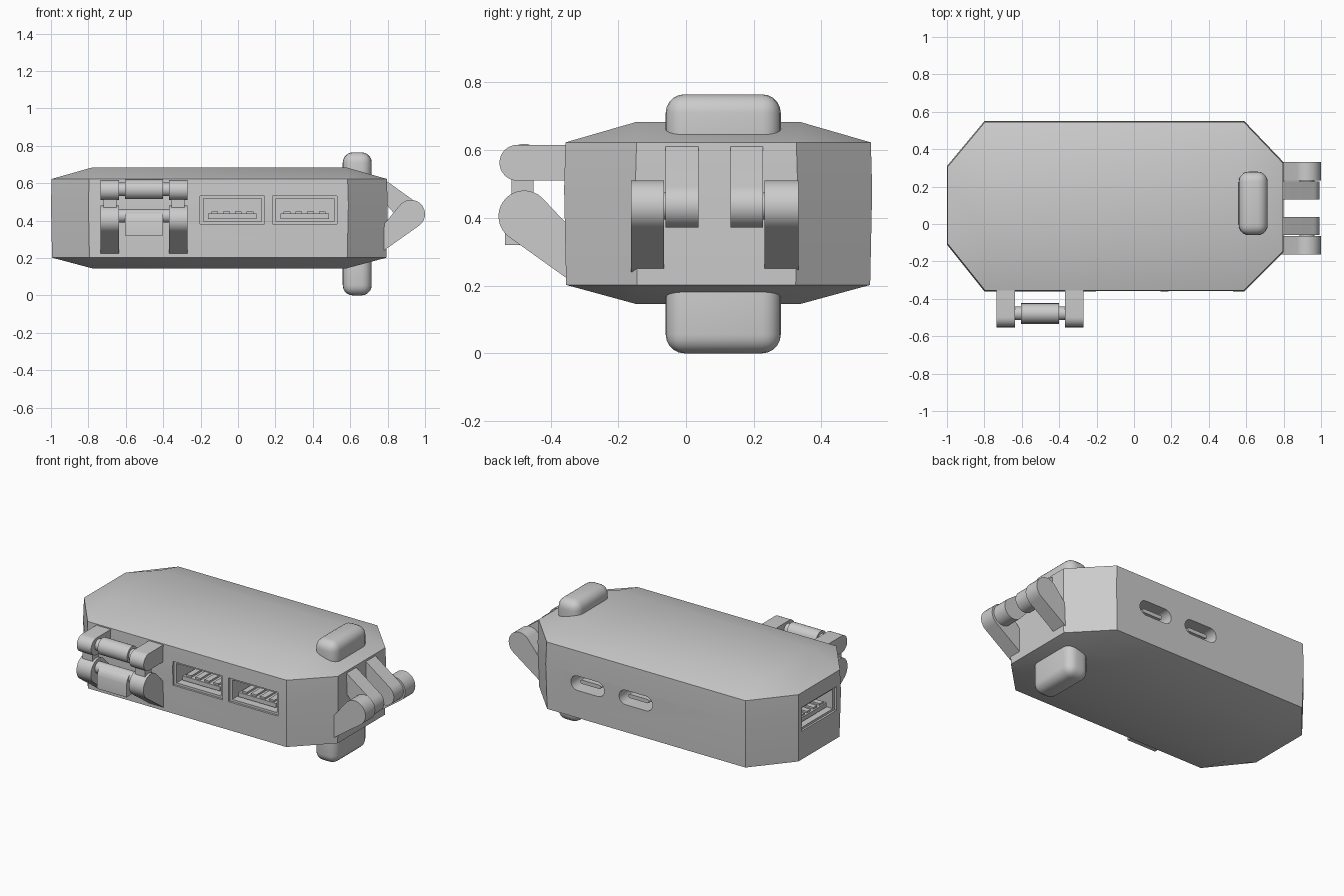
import bpy, bmesh, math
from mathutils import Matrix, Vector

cube = bpy.data.objects.get("Cube")
if cube:
    bpy.data.objects.remove(cube, do_unlink=True)

grey = bpy.data.materials.new("grey plastic")
grey.use_nodes = True
colour = (0.6, 0.6, 0.6, 1)
grey.diffuse_color = colour
grey.node_tree.nodes["Principled BSDF"].inputs["Base Color"].default_value = colour


def activate(ob):
    bpy.ops.object.select_all(action="DESELECT")
    ob.select_set(True)
    bpy.context.view_layer.objects.active = ob


def finish(name, bm, smooth=True, matrix=None):
    bmesh.ops.recalc_face_normals(bm, faces=bm.faces)
    mesh = bpy.data.meshes.new(name)
    bm.to_mesh(mesh)
    bm.free()
    mesh.materials.append(grey)
    ob = bpy.data.objects.new(name, mesh)
    bpy.context.collection.objects.link(ob)
    if matrix:
        ob.matrix_world = matrix
    if smooth:
        activate(ob)
        bpy.ops.object.shade_smooth_by_angle(angle=math.radians(30))
    return ob


def box(name, x, y, z, bevel=0, segments=5, matrix=None):
    bm = bmesh.new()
    bmesh.ops.create_cube(bm, size=1)
    for v in bm.verts:
        v.co = [lo + (c + 0.5) * (hi - lo) for c, (lo, hi) in zip(v.co, (x, y, z))]
    if bevel:
        bmesh.ops.bevel(bm, geom=bm.edges[:], offset=bevel, segments=segments,
                        profile=0.5, affect="EDGES")
    return finish(name, bm, bool(bevel), matrix)


def hull(name, axis, span, circles, points=(), matrix=None):
    """Extrude the hull of some circles (u, z, radius) and points along x or y."""
    outline = list(points)
    for u, z, r in circles:
        outline += [(u + r * math.cos(i * math.tau / 32), z + r * math.sin(i * math.tau / 32))
                    for i in range(32)]
    bm = bmesh.new()
    for s in span:
        for u, z in outline:
            bm.verts.new((s, u, z) if axis == "x" else (u, s, z))
    result = bmesh.ops.convex_hull(bm, input=bm.verts[:])
    loose = {g for g in result["geom_interior"] + result["geom_unused"]
             if isinstance(g, bmesh.types.BMVert)}
    bmesh.ops.delete(bm, geom=list(loose), context="VERTS")
    bmesh.ops.dissolve_limit(bm, angle_limit=0.01, verts=bm.verts[:], edges=bm.edges[:])
    return finish(name, bm, True, matrix)


# Eight-sided case with slightly swollen walls and sloping lids
plan = [(-0.8, -0.36), (0.59, -0.36), (0.8, -0.15), (0.8, 0.33),
        (0.59, 0.55), (-0.8, 0.55), (-1, 0.31), (-1, -0.11)]
ridge = [(-0.78, -0.145), (0.58, -0.145), (0.58, 0.335), (-0.78, 0.335)]
bm = bmesh.new()
centre = Vector((-0.1, 0.095))
rings = []
for z, inset in ((0.202, 0.006), (0.485, 0), (0.623, 0.004)):
    ring = []
    for p in plan:
        d = Vector(p) - centre
        q = Vector(p) - Vector([math.copysign(inset, c) for c in d])
        ring.append(bm.verts.new((q.x, q.y, z)))
    rings.append(ring)
for low, high in zip(rings, rings[1:]):
    for i in range(8):
        j = (i + 1) % 8
        bm.faces.new((low[i], low[j], high[j], high[i]))
for rim, z in ((rings[0], 0.145), (rings[2], 0.684)):
    top = [bm.verts.new((*p, z)) for p in ridge]
    bm.faces.new(top)
    for k in range(4):
        a, b, c = rim[2 * k], rim[2 * k + 1], rim[(2 * k + 2) % 8]
        bm.faces.new((a, b, top[(k + 1) % 4], top[k]))
        bm.faces.new((b, c, top[(k + 1) % 4]))
case = finish("case", bm, False)

# Ports: each is placed in a local frame whose -y points out of the wall
cutters = []


def place(x, y, turn):
    return Matrix.Translation((x, y, 0)) @ Matrix.Rotation(math.radians(turn), 4, "Z")


def wide_port(name, frame):
    cutters.append(box(name + "_cutter", (-0.172, 0.172), (-0.1, 0.2), (0.382, 0.532), matrix=frame))
    for part, x, z in (("left_wall", (-0.172, -0.155), (0.382, 0.532)),
                       ("right_wall", (0.155, 0.172), (0.382, 0.532)),
                       ("floor", (-0.155, 0.155), (0.382, 0.396)),
                       ("roof", (-0.155, 0.155), (0.518, 0.532))):
        box(f"{name}_shell_{part}", x, (0.015, 0.2), z, matrix=frame)
    box(name + "_tongue", (-0.13, 0.13), (0.04, 0.2), (0.41, 0.437), matrix=frame)
    for i in range(4):
        x = -0.095 + i * 0.063
        box(f"{name}_contact_{i + 1}", (x - 0.018, x + 0.018), (0.05, 0.18),
            (0.437, 0.448), matrix=frame)


def slim_port(name, frame):
    ends = [(-0.07, 0.422, 0.046), (0.07, 0.422, 0.046)]
    cutters.append(hull(name + "_cutter", "y", (-0.1, 0.16), ends, matrix=frame))
    tongue = [(-0.06, 0.422, 0.012), (0.06, 0.422, 0.012)]
    hull(name + "_tongue", "y", (0.03, 0.16), tongue, matrix=frame)


wide_port("front_port_1", place(-0.03, -0.36, 0))
wide_port("front_port_2", place(0.357, -0.36, 0))
wide_port("end_port", place(-1, 0.105, -90))
slim_port("back_port_1", place(0.3, 0.55, 180))
slim_port("back_port_2", place(-0.035, 0.55, 180))

for cutter in cutters:
    cutter.hide_render = True
    mod = case.modifiers.new(cutter.name, "BOOLEAN")
    mod.operation = "DIFFERENCE"
    mod.solver = "EXACT"
    mod.object = cutter
    activate(case)
    bpy.ops.object.modifier_apply(modifier=mod.name)
for cutter in cutters:
    bpy.data.objects.remove(cutter, do_unlink=True)
activate(case)
bpy.ops.object.shade_smooth_by_angle(angle=math.radians(30))

# Rounded pads above and below
box("top_pad", (0.56, 0.715), (-0.06, 0.28), (0.56, 0.765), 0.055)
box("bottom_pad", (0.56, 0.715), (-0.06, 0.28), (0, 0.26), 0.055)

# Front bracket: paired lugs with pins between them
for side, x in (("right", (-0.735, -0.635)), ("left", (-0.37, -0.27))):
    hull(f"front_upper_lug_{side}", "x", x, [(-0.498, 0.563, 0.053)],
         [(-0.35, 0.51), (-0.35, 0.616)])
    hull(f"front_lower_lug_{side}", "x", x, [(-0.478, 0.405, 0.076)],
         [(-0.35, 0.22), (-0.35, 0.38)])
    mid = sum(x) / 2
    box(f"front_link_{side}", (mid - 0.035, mid + 0.035), (-0.515, -0.45), (0.47, 0.52))
for level, z in (("upper", 0.567), ("lower", 0.425)):
    hull(f"front_{level}_axle", "x", (-0.64, -0.365), [(-0.478, z, 0.036)])
    if level == "upper":
        hull("front_upper_pin", "x", (-0.605, -0.4), [(-0.478, z, 0.052)])
    else:
        hull("front_lower_pin", "x", (-0.605, -0.4), [(-0.478, 0.4, 0.055)],
             [(-0.535, 0.32), (-0.43, 0.32), (-0.535, 0.4)])

# End bracket: upper arms inside, lower arms outside, joined by short axles
for side, upper, lower in (("front", (-0.06, 0.037), (-0.163, -0.065)),
                           ("back", (0.132, 0.227), (0.232, 0.332))):
    hull(f"end_upper_arm_{side}", "y", upper, [(0.925, 0.437, 0.066)],
         [(0.78, 0.622), (0.78, 0.5)])
    hull(f"end_lower_arm_{side}", "y", lower, [(0.924, 0.435, 0.076)],
         [(0.78, 0.24), (0.78, 0.38)])
    hull(f"end_axle_{side}", "y", (min(upper + lower) + 0.01, max(upper + lower) - 0.01),
         [(0.925, 0.435, 0.04)])
